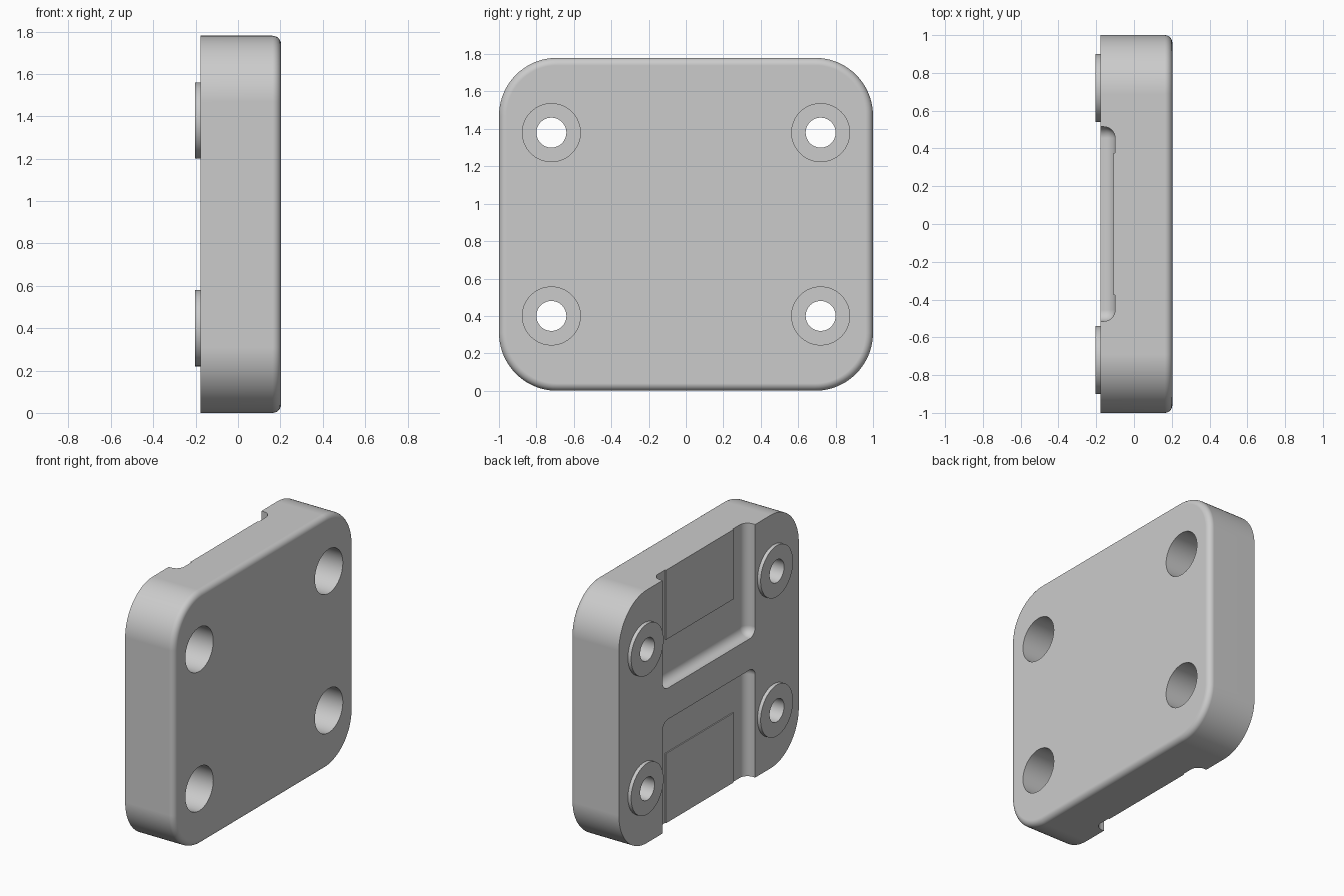
import bpy, bmesh, math
from mathutils import Matrix, Vector

cube = bpy.data.objects.get("Cube")
if cube:
    bpy.data.objects.remove(cube, do_unlink=True)

BACK, FRONT, BOSS = -0.178, 0.203, -0.203   # x levels of the plate and boss faces
HEIGHT, MID = 1.78, 0.89

grey = bpy.data.materials.new("light_grey")
grey.use_nodes = True
grey.diffuse_color = (0.6, 0.6, 0.6, 1)
grey.node_tree.nodes["Principled BSDF"].inputs["Base Color"].default_value = (0.6, 0.6, 0.6, 1)


def make(name, bm):
    bmesh.ops.recalc_face_normals(bm, faces=bm.faces)
    mesh = bpy.data.meshes.new(name)
    bm.to_mesh(mesh)
    bm.free()
    mesh.materials.append(grey)
    ob = bpy.data.objects.new(name, mesh)
    bpy.context.collection.objects.link(ob)
    return ob


def box_mesh(lo, hi):
    lo, hi = Vector(lo), Vector(hi)
    bm = bmesh.new()
    bmesh.ops.create_cube(bm, size=1, matrix=Matrix.Translation((lo + hi) / 2)
                          @ Matrix.Diagonal((*(hi - lo), 1)))
    return bm


def bevel(bm, edges, radius, segments):
    bmesh.ops.bevel(bm, geom=edges, offset=radius, segments=segments,
                    profile=0.5, affect='EDGES', clamp_overlap=True)


def cylinder(name, x0, x1, y, z, radius):
    bm = bmesh.new()
    bmesh.ops.create_cone(bm, cap_ends=True, segments=64, radius1=radius, radius2=radius,
                          depth=x1 - x0, matrix=Matrix.Translation(((x0 + x1) / 2, y, z))
                          @ Matrix.Rotation(math.pi / 2, 4, 'Y'))
    return make(name, bm)


def combine(target, tool, operation):
    mod = target.modifiers.new(tool.name, 'BOOLEAN')
    mod.operation, mod.solver, mod.object = operation, 'EXACT', tool
    bpy.context.view_layer.objects.active = target
    bpy.ops.object.modifier_apply(modifier=mod.name)
    bpy.data.objects.remove(tool, do_unlink=True)


# Plate with round corners and a soft edge on the +x face
bm = box_mesh((BACK, -1, 0), (FRONT, 1, HEIGHT))
bevel(bm, [e for e in bm.edges if abs(e.verts[0].co.x - e.verts[1].co.x) > 0.1], 0.31, 20)
bevel(bm, [e for e in bm.edges if all(v.co.x > FRONT - 0.001 for v in e.verts)], 0.04, 6)
plate = make("mounting_plate", bm)

# Two open-ended pockets, each with a thin raised pad on its floor
for side in (-1, 1):
    ends = sorted((MID + side * 0.11, MID + side * 1.2))
    bm = box_mesh((-0.4, -0.515, ends[0]), (-0.1, 0.515, ends[1]))
    bevel(bm, bm.edges[:], 0.06, 8)
    pocket = make("pocket_cutter", bm)
    ends = sorted((MID + side * 0.4, MID + side * 1.4))
    pad = make("pad", box_mesh((-0.108, -0.375, ends[0]), (0, 0.375, ends[1])))
    combine(pocket, pad, 'DIFFERENCE')
    combine(plate, pocket, 'DIFFERENCE')

# Raised bosses with counterbored screw holes
for y in (-0.72, 0.72):
    for z in (MID - 0.49, MID + 0.49):
        combine(plate, cylinder("boss", BOSS, -0.14, y, z, 0.18), 'UNION')
        combine(plate, cylinder("counterbore", -0.05, 0.4, y, z, 0.155), 'DIFFERENCE')
        combine(plate, cylinder("screw_hole", -0.4, 0.4, y, z, 0.08), 'DIFFERENCE')

# Smooth rounds with crisp edges
bpy.ops.object.select_all(action='DESELECT')
plate.select_set(True)
bpy.context.view_layer.objects.active = plate
bpy.ops.object.shade_smooth_by_angle(angle=math.radians(30))
normals = plate.modifiers.new("even_normals", 'WEIGHTED_NORMAL')
normals.keep_sharp = True
